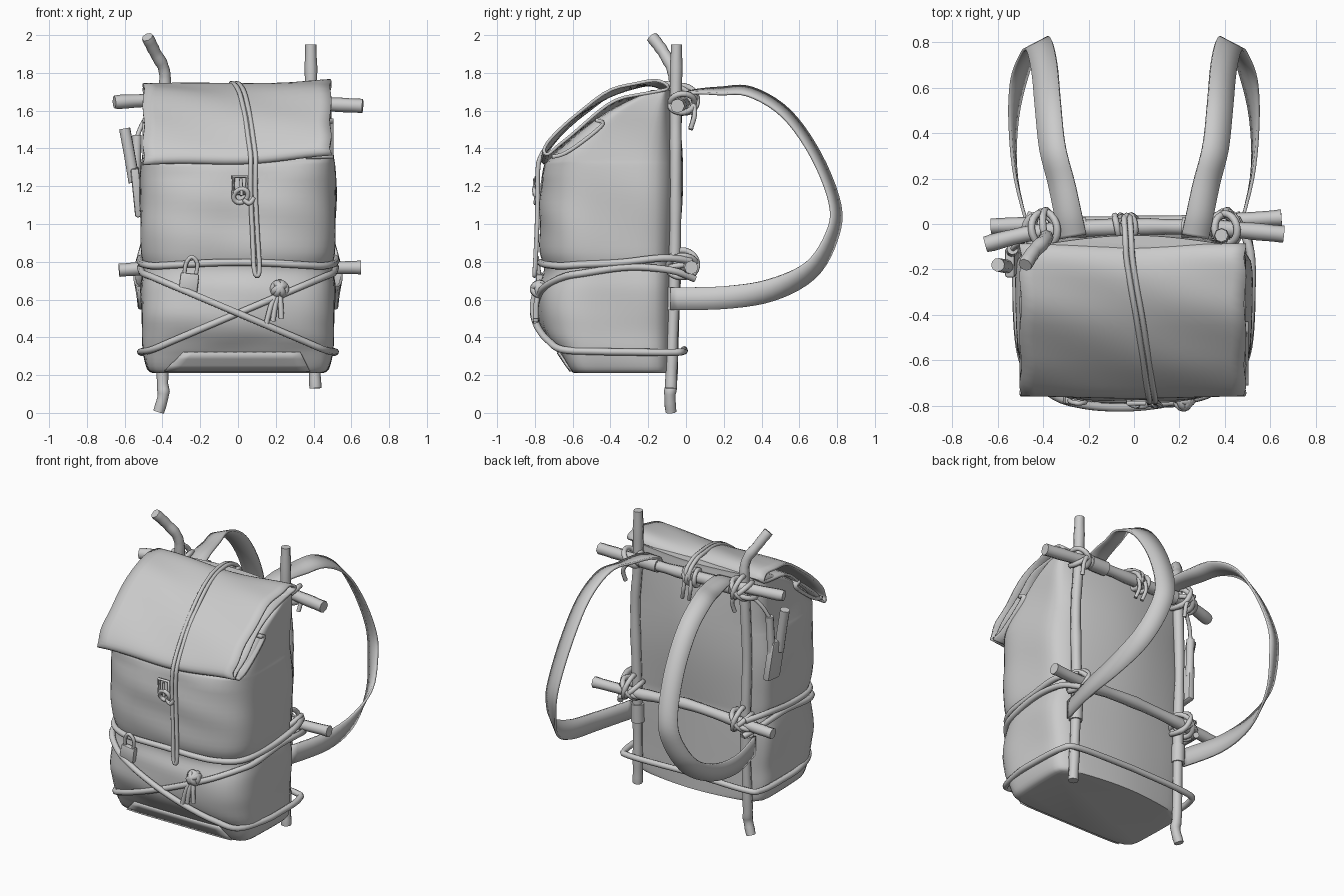
import bpy, bmesh, math, random
from mathutils import Vector

if "Cube" in bpy.data.objects:
    bpy.data.objects.remove(bpy.data.objects["Cube"])
random.seed(4)


def smooth(pts, n=5, closed=False):
    """Catmull-Rom interpolation of points of any dimension."""
    m, out = len(pts), []
    get = (lambda i: pts[i % m]) if closed else (lambda i: pts[max(0, min(m - 1, i))])
    for i in range(m if closed else m - 1):
        for k in range(n):
            t = k / n
            out.append(tuple(0.5 * (2 * b + (c - a) * t + (2 * a - 5 * b + 4 * c - d) * t * t
                                    + (3 * b - a - 3 * c + d) * t ** 3)
                             for a, b, c, d in zip(get(i - 1), get(i), get(i + 1), get(i + 2))))
    return out if closed else out + [tuple(pts[-1])]


def finish(name, verts, faces, angle=40, thick=0):
    me = bpy.data.meshes.new(name)
    me.from_pydata([tuple(v) for v in verts], [], faces)
    bm = bmesh.new()
    bm.from_mesh(me)
    bmesh.ops.recalc_face_normals(bm, faces=bm.faces)
    bm.to_mesh(me)
    bm.free()
    ob = bpy.data.objects.new(name, me)
    bpy.context.collection.objects.link(ob)
    if thick:
        mod = ob.modifiers.new("thickness", 'SOLIDIFY')
        mod.thickness, mod.offset = thick, 0
    bpy.ops.object.select_all(action='DESELECT')
    ob.select_set(True)
    bpy.context.view_layer.objects.active = ob
    bpy.ops.object.shade_smooth_by_angle(angle=math.radians(angle))
    return ob


def grid(rows, wrap_row=False, wrap_col=False):
    nr, nc = len(rows), len(rows[0])
    faces = [(r * nc + c, r * nc + (c + 1) % nc, (r + 1) % nr * nc + (c + 1) % nc, (r + 1) % nr * nc + c)
             for r in range(nr if wrap_row else nr - 1) for c in range(nc if wrap_col else nc - 1)]
    return [v for row in rows for v in row], faces


def tube(name, pts, r, sides=8, closed=False, n=5, rough=0.0):
    """Round tube along a smoothed path, rotation-minimising frame."""
    P = [Vector(p) for p in (smooth(pts, n, closed) if n > 1 else pts)]
    m, rows, u = len(P), [], None
    for i, p in enumerate(P):
        a, b = (P[i - 1], P[(i + 1) % m]) if closed else (P[max(i - 1, 0)], P[min(i + 1, m - 1)])
        t = (b - a).normalized()
        u = t.orthogonal() if u is None else u
        u = (u - t * u.dot(t)).normalized()
        v = t.cross(u)
        rr = r * (1 + random.uniform(-rough, rough))
        rows.append([p + (u * math.cos(k * math.tau / sides) + v * math.sin(k * math.tau / sides)) * rr
                     for k in range(sides)])
    verts, faces = grid(rows, closed, True)
    if not closed:
        faces += [tuple(range(sides)), tuple(range((m - 1) * sides, m * sides))]
    return finish(name, verts, faces, 50)


def ring(name, c, normal, R, r=0.016, squash=1.0):
    nrm = Vector(normal).normalized()
    u = nrm.orthogonal().normalized()
    v = nrm.cross(u)
    pts = [Vector(c) + u * R * math.cos(k * math.tau / 20) + v * R * squash * math.sin(k * math.tau / 20)
           for k in range(20)]
    return tube(name, pts, r, 8, True, 1)


def box(name, c, size, bevel=0.008, rot=(0, 0, 0)):
    bm = bmesh.new()
    bmesh.ops.create_cube(bm, size=1)
    bmesh.ops.scale(bm, vec=size, verts=bm.verts)
    bmesh.ops.bevel(bm, geom=bm.edges[:], offset=bevel, segments=2, affect='EDGES', profile=0.5)
    vs = [v.co.copy() for v in bm.verts]
    bm.verts.index_update()
    fs = [tuple(v.index for v in f.verts) for f in bm.faces]
    bm.free()
    ob = finish(name, vs, fs)
    ob.location, ob.rotation_euler = c, rot
    return ob


# Bag body: rounded sections (height, half width, front depth, front squareness)
SEC = [(.21, .44, -.59, 8), (.23, .475, -.615, 8), (.32, .498, -.675, 5), (.42, .505, -.745, 3.6), (.53, .515, -.782, 3.2),
       (.65, .515, -.775, 3.1), (.73, .503, -.755, 3), (.78, .495, -.755, 3), (.85, .508, -.77, 3.1),
       (1.0, .52, -.775, 3.2), (1.15, .52, -.775, 3.2), (1.3, .51, -.755, 3.6), (1.34, .505, -.725, 4.5),
       (1.4, .50, -.665, 6), (1.5, .495, -.55, 7), (1.6, .49, -.41, 8), (1.68, .48, -.25, 8), (1.71, .47, -.18, 8)]
DENSE, YB, NB = smooth(SEC, 4), -0.1, 9


def front_y(x, z, off):
    z0, z1 = next(((a, b) for a, b in zip(DENSE, DENSE[1:]) if z <= b[0]), DENSE[-2:])
    t = max(0, (z - z0[0]) / (z1[0] - z0[0]))
    w, yf, nf = (p + (q - p) * t for p, q in zip(z0[1:], z1[1:]))
    h = (YB - yf) / 2
    return yf + h - h * max(0, 1 - min(1, abs(x / w)) ** nf) ** (1 / nf) - off


rows = []
for z, w, yf, nf in DENSE:
    row, h = [], (YB - yf) / 2
    bulge = .05 + .035 * max(0, math.sin(math.pi * (z - .8) / .9))
    for k in range(64):
        a = k * math.tau / 64
        c, s = math.cos(a), math.sin(a)
        e = nf if s < 0 else NB
        q = 1 / (abs(c) ** e + abs(s) ** e) ** (1 / e)
        x, y = w * c * q, yf + h + h * s * q
        if s > 0:
            y += bulge * (1 - (x / w) ** 2) * s
        elif .35 < z < 1.3:   # soft cloth creases
            y += .007 * math.sin(9 * x + 11 * z) * math.sin(17 * z - 5 * x) * -s
        x += .006 * math.sin(13 * z + 6 * y) * c
        row.append((x, y, z))
    rows.append(row)
v, f = grid(rows, False, True)
f += [tuple(range(64)), tuple(range(len(v) - 64, len(v)))]
finish("bag_body", v, f, 45)

# Slanted reinforcement panel at the lower front
rows = []
for i in range(4):
    z, t = .222 + .033 * i, i / 3
    xl, xr = -.39 + .10 * t, .38 - .05 * t
    rows.append([(x, front_y(x, z, .004), z) for x in [xl + (xr - xl) * k / 12 for k in range(13)]])
finish("base_panel", *grid(rows), 40, .012)

# Rolled top flap: hollow flattened roll, open at both ends
prof = smooth([(-.11, 1.69), (-.14, 1.735), (-.24, 1.738), (-.40, 1.69), (-.58, 1.565), (-.70, 1.445),
               (-.755, 1.365), (-.735, 1.335), (-.66, 1.405), (-.50, 1.545), (-.33, 1.655)], 4, True)
rows = []
for i in range(17):
    x = -.5 + i / 16 * .99
    sag = .01 * math.cos(x * 6)
    rows.append([(x * (1 + .01 * math.sin(k)), y - sag * .5,
                  z + .03 * x * (1.76 - z) / .4 + .015 * x - sag * .8 + .005 * math.sin(8 * x + 20 * y))
                 for k, (y, z) in enumerate(prof)])
finish("top_flap", *grid(rows, False, True), 50, .016)
for s in (-1, 1):
    fold = smooth([(-.71, 1.355), (-.64, 1.375), (-.53, 1.45), (-.44, 1.53), (-.48, 1.55)], 4)
    finish("flap_fold", *grid([[(s * x, y, z) for y, z in fold] for x in (.36, .505)]), 50, .02)

# Branch frame
tube("left_post", [(-.42, -.08, .005), (-.395, -.085, .1), (-.40, -.075, .2), (-.395, -.06, .7), (-.405, -.06, 1.2),
                   (-.39, -.055, 1.65), (-.39, -.07, 1.81), (-.44, -.12, 1.91), (-.48, -.18, 1.99)], .031, 8, rough=.08)
tube("right_post", [(.41, -.08, .13), (.405, -.075, .3), (.40, -.06, .8), (.41, -.055, 1.3), (.39, -.055, 1.6),
                    (.385, -.05, 1.95)], .032, 8, rough=.08)
tube("upper_bar", [(-.655, -.09, 1.645), (-.42, -.035, 1.655), (-.1, -.015, 1.645), (.3, -.015, 1.64),
                   (.66, -.045, 1.625)], .036, 8, rough=.08)
tube("lower_bar", [(-.63, -.01, .755), (-.35, .0, .775), (.0, .0, .79), (.35, .01, .77), (.65, .028, .77)],
     .036, 8, rough=.08)

# Rope lashings where branches cross
for x, z in ((-.4, 1.64), (-.4, .77), (.4, .77), (.4, 1.635)):
    top_right = (x, z) == (.4, 1.635)
    for nx, nz, d in ((1, 1, 0), (1, -1, .01), (1, .3, .02), (.3, -1, -.01))[:2 if top_right else 4]:
        ring("lashing", (x + d, -.025 + d * .6, z + d), (nx, .15, nz), .062 if top_right else .072, .016, 1.05)
    if z > 1:
        tube("lashing_tail", [(x, .04, z), (x + .03, .045, z - .06), (x + .025, .025, z - .13)], .013)

# Shoulder straps: centre line plus twist angle of the band
line = [(.27, -.055, 1.675, 0), (.29, .04, 1.70, 6), (.32, .18, 1.705, 16), (.36, .34, 1.70, 22), (.38, .53, 1.585, 24),
        (.395, .69, 1.36, 24), (.42, .79, 1.10, 26), (.45, .77, .93, 32), (.50, .66, .755, 48),
        (.53, .45, .65, 74), (.52, .2, .61, 88), (.45, -.08, .605, 90)]
for s, side in ((-1, "left"), (1, "right")):
    P = smooth(line, 5)
    rows = []
    for i, p in enumerate(P):
        t = (Vector(P[min(i + 1, len(P) - 1)][:3]) - Vector(P[max(i - 1, 0)][:3])).normalized()
        a = math.radians(p[3])
        flat = (Vector((1, 0, 0)) - t * t.x).normalized()
        w = (flat * math.cos(a) - flat.cross(t) * math.sin(a)) * .06
        rows.append([((c + w * k).x * s, (c + w * k).y, (c + w * k).z) for c in [Vector(p[:3])] for k in (-1, 0, 1)])
    finish(side + "_shoulder_strap", *grid(rows), 45, .014)
    tube(side + "_strap_bar_sleeve", [(s * .21, -.015, 1.643), (s * .33, -.017, 1.643)], .045, 12, n=1)
    tube(side + "_strap_post_sleeve", [(s * .40, -.067, .545), (s * .40, -.064, .665)], .041, 12, n=1)

# Crossing ropes round the lower half
for s, off in ((-1, .006), (1, .026)):
    pts = [(0, -.01, .335), (s * .42, -.015, .325), (s * .50, -.08, .32), (s * .515, -.3, .322), (s * .508, -.46, .325)]
    for k in range(9):
        x, z = s * (.455 - .91 * k / 8), .335 + .385 * k / 8
        pts.append((x, front_y(x, z, off), z))
    pts += [(-s * .503, -.54, .74), (-s * .517, -.3, .772), (-s * .505, -.08, .755), (-s * .45, .045, .71)]
    tube("cross_rope", pts, .019)
pts = [(x, front_y(x, .785, .014), .785 + .012 * math.cos(x * 5)) for x in [-.44 + .11 * k for k in range(9)]]
side = [(.495, -.56, .785), (.515, -.35, .795), (.512, -.12, .82), (.45, .025, .805)]
tube("waist_rope", [(-x, y, z) for x, y, z in side[::-1]] + pts + side, .019)

# Front rope knot with hanging tails
kc = Vector((.22, -.775, .655))
for nrm in ((1, .2, .5), (-.6, .3, 1), (.2, 1, .1), (1, 0, -.6)):
    ring("front_knot", kc, nrm, .032, .02)
for dx in (-.07, -.035, .01):
    tube("knot_tail", [kc, kc + Vector((dx * .6, -.018, -.08)), kc + Vector((dx, -.02, -.16 + dx * .3))], .014)

# Long doubled closing cord over the flap
cord = [(-.03, .03, 1.63), (-.03, .02, 1.69), (-.025, -.06, 1.735), (-.02, -.15, 1.745), (0, -.28, 1.733), (.025, -.42, 1.682),
        (.05, -.58, 1.57), (.068, -.70, 1.45), (.08, -.77, 1.355), (.08, -.785, 1.27), (.08, -.785, 1.15),
        (.09, -.79, .95), (.10, -.80, .75)]
offs = lambda d: [(x + d, y, z) for x, y, z in cord]
tube("closing_cord", offs(-.013) + offs(.013)[::-1], .013)
for x, n in ((-.075, (1, .2, 0)), (-.04, (1, -.2, .2)), (-.01, (1, .1, -.3))):
    ring("top_bar_knot", (x, -.012, 1.64), n, .05, .014)
for x in (-.06, -.01):
    tube("top_knot_tail", [(x, .03, 1.64), (x, .04, 1.57), (x + .02, .025, 1.50)], .012)

# Buckle and its rope loop
tube("buckle_frame", [(.01 + sx * .035, -.79, 1.205 + sz * .045) for sx, sz in ((-1, -1), (1, -1), (1, 1), (-1, 1))],
     .011, 8, True, 1)
tube("buckle_pin", [(.015, -.80, 1.24), (.02, -.805, 1.15)], .009, n=1)
ring("buckle_loop", (.015, -.79, 1.15), (.1, 1, .35), .042, .013, .8)
tube("buckle_cord", [(.03, -.79, 1.13), (.06, -.795, 1.11), (.085, -.79, 1.14)], .013)

# Padlock on the waist rope
box("padlock_body", (-.26, -.775, .69), (.1, .04, .1), .01, (0, .12, 0))
tube("padlock_shackle", [(-.285, -.775, .72), (-.275, -.785, .79), (-.245, -.79, .825), (-.215, -.785, .79),
                         (-.225, -.775, .72)], .011)

# Sheathed tools hanging on the left side
box("tool_sheath", (-.535, -.16, 1.17), (.045, .13, .26), .012, (.1, -.1, 0))
tube("tool_handle", [(-.55, -.19, 1.22), (-.573, -.185, 1.36), (-.60, -.18, 1.505)], .03, 10)
tube("tool_handle_short", [(-.54, -.125, 1.22), (-.535, -.11, 1.47)], .025, 10)
tube("tool_cord", [(-.535, -.11, 1.46), (-.5, -.08, 1.54), (-.43, -.04, 1.62)], .012)
